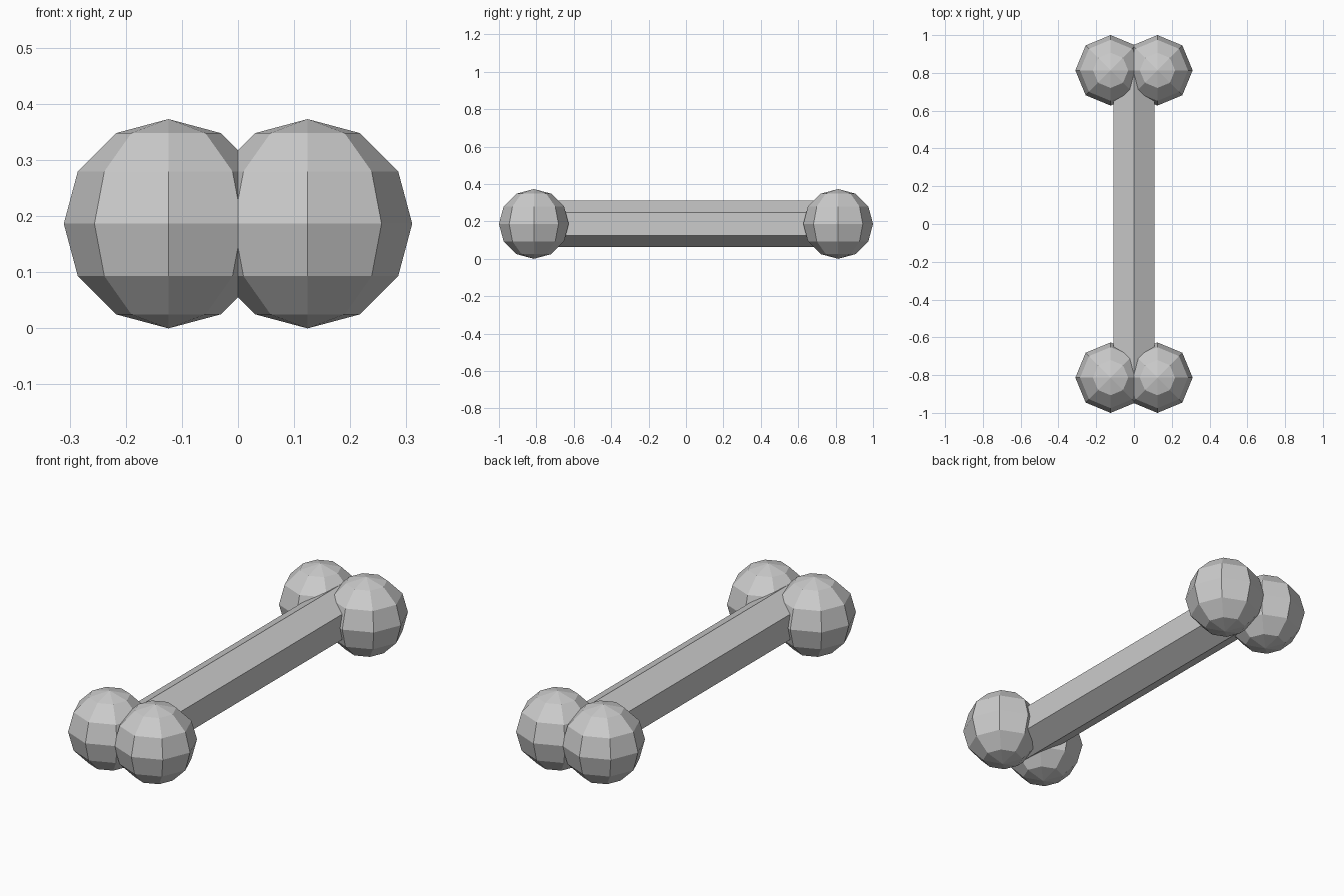
import bpy
from math import pi

if "Cube" in bpy.data.objects:
    bpy.data.objects.remove(bpy.data.objects["Cube"])

R = 0.1865          # knob radius
KX, KY = 0.124, 0.8135  # knob centre offsets

# Hexagonal shaft lying along y, with an edge on top
bpy.ops.mesh.primitive_cylinder_add(vertices=6, radius=0.124, depth=2 * KY,
                                    location=(0, 0, R), rotation=(pi / 2, 0, 0))
bpy.context.object.name = "bone_shaft"

# Two low-poly knobs at each end
for end, sy in (("front", -1), ("back", 1)):
    for side, sx in (("left", -1), ("right", 1)):
        bpy.ops.mesh.primitive_uv_sphere_add(segments=8, ring_count=6, radius=R,
                                             location=(sx * KX, sy * KY, R))
        bpy.context.object.name = f"{end}_{side}_knob"
